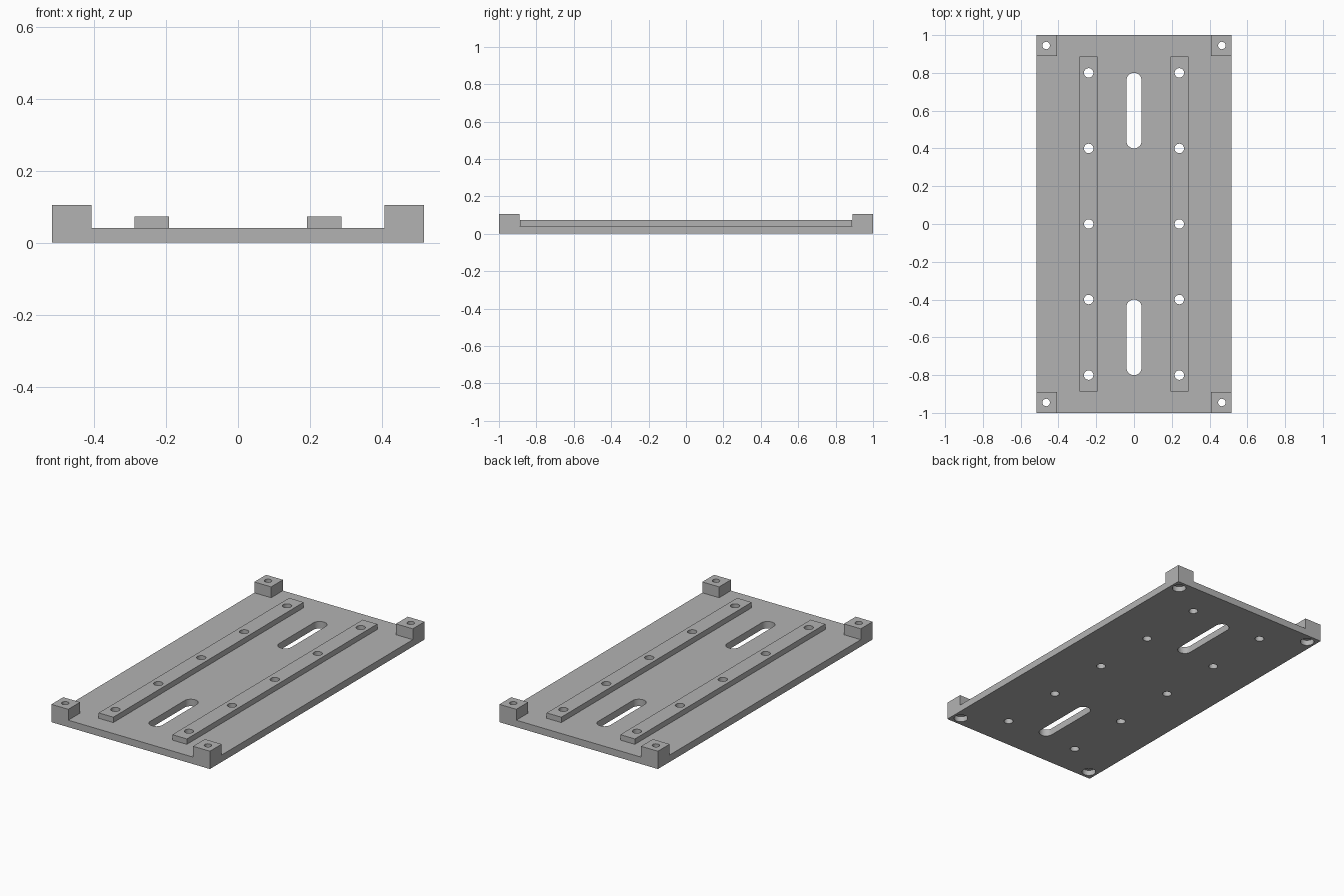
import bpy
import bmesh
from math import pi, radians
from mathutils import Matrix, Vector

HALF_W, HALF_L = 0.517, 1.0
PLATE_H, BLOCK_H, RAIL_H = 0.041, 0.105, 0.073
BLOCK = 0.11

cube = bpy.data.objects.get("Cube")
if cube:
    bpy.data.objects.remove(cube, do_unlink=True)

grey = bpy.data.materials.new("machined grey")
grey.use_nodes = True
colour = (0.45, 0.45, 0.45, 1)
grey.diffuse_color = colour
grey.node_tree.nodes["Principled BSDF"].inputs["Base Color"].default_value = colour


def make_object(name, bm):
    bmesh.ops.recalc_face_normals(bm, faces=bm.faces)
    mesh = bpy.data.meshes.new(name)
    bm.to_mesh(mesh)
    bm.free()
    mesh.materials.append(grey)
    obj = bpy.data.objects.new(name, mesh)
    bpy.context.collection.objects.link(obj)
    return obj


def raise_faces(bm, faces, height):
    result = bmesh.ops.extrude_face_region(bm, geom=faces)["geom"]
    verts = [v for v in result if isinstance(v, bmesh.types.BMVert)]
    bmesh.ops.translate(bm, verts=verts, vec=(0, 0, height))
    return [f for f in result if isinstance(f, bmesh.types.BMFace)]


def add_drill(bm, x, y, radius, low, high, stretch=0):
    """Round cutter, optionally stretched along y into a slot."""
    verts = bmesh.ops.create_cone(
        bm, cap_ends=True, segments=48, radius1=radius, radius2=radius,
        depth=high - low, matrix=Matrix.Rotation(pi / 48, 4, "Z"))["verts"]
    for v in verts:
        v.co.y += stretch if v.co.y > 0 else -stretch
        v.co += Vector((x, y, (low + high) / 2))


def cut(obj, cutter):
    mod = obj.modifiers.new("holes", "BOOLEAN")
    mod.operation, mod.solver, mod.object = "DIFFERENCE", "EXACT", cutter
    bpy.context.view_layer.objects.active = obj
    bpy.ops.object.modifier_apply(modifier=mod.name)


# Base plate with raised corner blocks
bm = bmesh.new()
bmesh.ops.create_grid(bm, x_segments=3, y_segments=3, size=1)
for v in bm.verts:
    v.co.x = (HALF_W if abs(v.co.x) > 0.9 else HALF_W - BLOCK) * (1 if v.co.x > 0 else -1)
    v.co.y = (HALF_L if abs(v.co.y) > 0.9 else HALF_L - BLOCK) * (1 if v.co.y > 0 else -1)
top = raise_faces(bm, bm.faces[:] + bm.edges[:] + bm.verts[:], PLATE_H)
corners = [f for f in top
           if abs(f.calc_center_median().x) > 0.4 and abs(f.calc_center_median().y) > 0.8]
for face in corners:
    raise_faces(bm, [face], BLOCK_H - PLATE_H)
bmesh.ops.recalc_face_normals(bm, faces=bm.faces)
bmesh.ops.dissolve_limit(bm, angle_limit=radians(1), verts=bm.verts, edges=bm.edges)
parts = [make_object("base_plate", bm)]

# Two long mounting rails
for side, name in ((-1, "right_rail"), (1, "left_rail")):
    bm = bmesh.new()
    bmesh.ops.create_cube(bm, size=1)
    bmesh.ops.scale(bm, verts=bm.verts, vec=(0.095, 1.774, RAIL_H - PLATE_H))
    bmesh.ops.translate(bm, verts=bm.verts,
                        vec=(side * 0.24, 0, (RAIL_H + PLATE_H) / 2))
    parts.append(make_object(name, bm))

# Cutters: rail holes, corner holes, slots, and recesses under the corners
drills, recesses = bmesh.new(), bmesh.new()
for side in (-1, 1):
    for step in range(-2, 3):
        add_drill(drills, side * 0.24, step * 0.4, 0.025, -0.1, 0.2)
    add_drill(drills, 0, side * 0.6, 0.04, -0.1, 0.2, stretch=0.16)
    for end in (-1, 1):
        add_drill(drills, side * 0.465, end * 0.945, 0.02, -0.1, 0.2)
        add_drill(recesses, side * 0.465, end * 0.945, 0.038, -0.1, 0.032)
drill_cutter = make_object("drill_cutter", drills)
recess_cutter = make_object("recess_cutter", recesses)

cut(parts[0], recess_cutter)
for part in parts:
    cut(part, drill_cutter)
for cutter in (drill_cutter, recess_cutter):
    bpy.data.objects.remove(cutter, do_unlink=True)

# Smooth hole walls, sharp machined edges
bpy.ops.object.select_all(action="DESELECT")
for part in parts:
    part.select_set(True)
bpy.context.view_layer.objects.active = parts[0]
bpy.ops.object.shade_smooth_by_angle(angle=radians(30))
